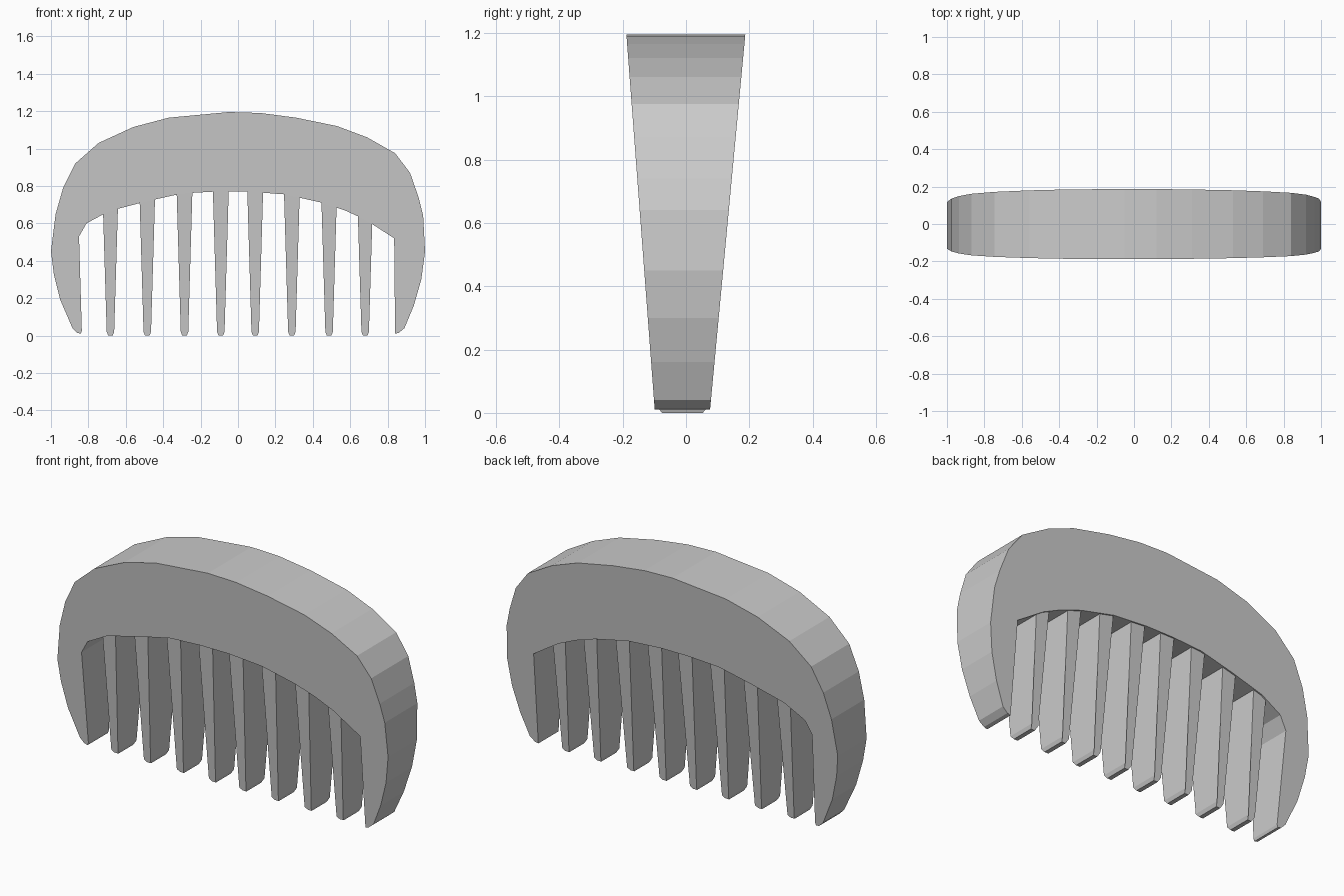
import bpy
import bmesh

cube = bpy.data.objects.get("Cube")
if cube:
    bpy.data.objects.remove(cube, do_unlink=True)

grey = bpy.data.materials.new("light grey")
grey.use_nodes = True
colour = (0.6, 0.6, 0.6, 1)
grey.diffuse_color = colour
grey.node_tree.nodes["Principled BSDF"].inputs["Base Color"].default_value = colour


def front_y(z):
    return -0.098 - 0.0755 * z


def back_y(z):
    return 0.075 + 0.094 * z


def tapered_slab(name, profile, recess):
    """Extrude an (x, z) outline between the two sloping faces of the comb."""
    bm = bmesh.new()
    front = [bm.verts.new((x, front_y(z) + recess(z), z)) for x, z in profile]
    back = [bm.verts.new((x, back_y(z) - recess(z), z)) for x, z in profile]
    bm.faces.new(front)
    bm.faces.new(back[::-1])
    count = len(profile)
    for i in range(count):
        j = (i + 1) % count
        bm.faces.new((front[i], back[i], back[j], front[j]))
    bmesh.ops.recalc_face_normals(bm, faces=bm.faces)
    mesh = bpy.data.meshes.new(name)
    bm.to_mesh(mesh)
    bm.free()
    mesh.materials.append(grey)
    obj = bpy.data.objects.new(name, mesh)
    bpy.context.scene.collection.objects.link(obj)
    return obj


# Arched handle with the two outer guard teeth
outer = [(-0.86, 0.015), (-0.885, 0.04), (-0.95, 0.19), (-0.985, 0.33),
         (-1, 0.45), (-0.975, 0.65), (-0.935, 0.79), (-0.87, 0.92),
         (-0.745, 1.03), (-0.56, 1.115), (-0.37, 1.165), (-0.05, 1.195),
         (0.12, 1.19), (0.31, 1.165), (0.53, 1.12), (0.69, 1.06),
         (0.84, 0.975), (0.92, 0.87), (0.965, 0.74), (0.99, 0.64),
         (1, 0.45), (0.98, 0.3), (0.94, 0.16), (0.89, 0.04), (0.86, 0.015)]
inner = [(0.84, 0.01), (0.835, 0.52), (0.68, 0.62), (0.57, 0.67),
         (0.45, 0.71), (0.25, 0.755), (0.05, 0.77), (-0.12, 0.77),
         (-0.3, 0.76), (-0.5, 0.715), (-0.69, 0.665), (-0.81, 0.6),
         (-0.85, 0.53), (-0.835, 0.025), (-0.84, 0.01)]
tapered_slab("handle", outer + inner, lambda z: 0)

# Slender teeth, slightly recessed, with blunt chamfered tips
teeth = [(-0.682, 0.68), (-0.485, 0.74), (-0.286, 0.785), (-0.092, 0.795),
         (0.092, 0.795), (0.288, 0.775), (0.487, 0.725), (0.68, 0.655)]
for number, (x, top) in enumerate(teeth, 1):
    side = [(0.012, 0), (0.02, 0.02), (0.023 + 0.025 * top, top)]
    profile = [(x + w, z) for w, z in side]
    profile += [(x - w, z) for w, z in reversed(side)]
    tapered_slab(f"tooth_{number}", profile,
                 lambda z: 0.022 if z < 0.01 else 0.008)
